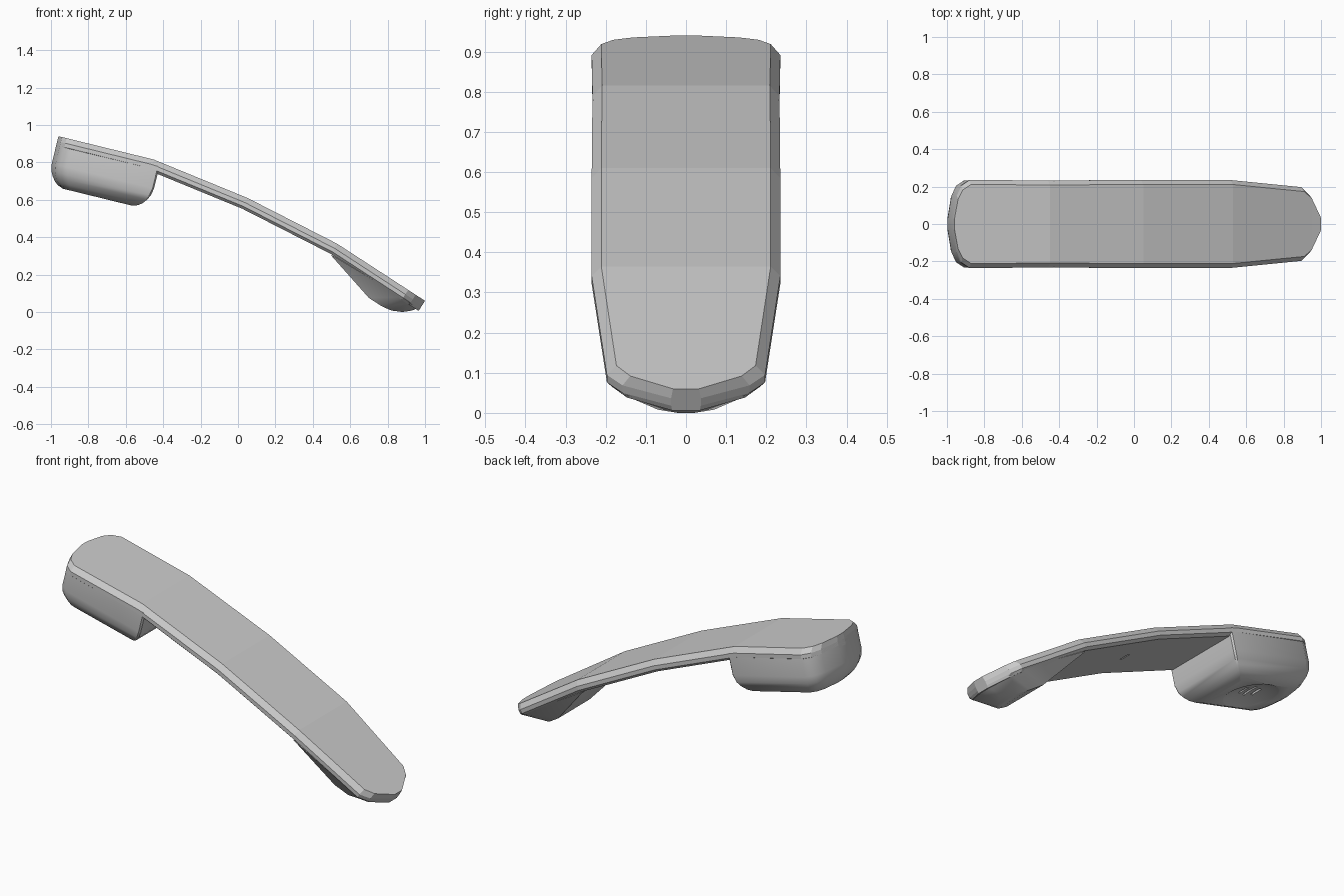
import bpy, bmesh, math
from mathutils import Vector

if "Cube" in bpy.data.objects:
    bpy.data.objects.remove(bpy.data.objects["Cube"])

TILT = math.atan2(0.125, 0.51)          # slope of the earpiece end
ORIGIN = Vector((-0.96, 0, 0.94))
U = Vector((math.cos(TILT), 0, -math.sin(TILT)))   # along the earpiece
V = Vector((-math.sin(TILT), 0, -math.cos(TILT)))  # down through the earpiece


def local(u, y, v):
    return ORIGIN + U * u + V * v + Vector((0, y, 0))


def make(name, bm):
    bmesh.ops.recalc_face_normals(bm, faces=bm.faces[:])
    mesh = bpy.data.meshes.new(name)
    bm.to_mesh(mesh)
    bm.free()
    ob = bpy.data.objects.new(name, mesh)
    bpy.context.collection.objects.link(ob)
    return ob


def loft(name, rings):
    bm = bmesh.new()
    rows = [[bm.verts.new(p) for p in r] for r in rings]
    n = len(rows[0])
    for a, b in zip(rows, rows[1:]):
        for i in range(n):
            j = (i + 1) % n
            bm.faces.new((a[i], a[j], b[j], b[i]))
    bm.faces.new(rows[0])
    bm.faces.new(rows[-1][::-1])
    return make(name, bm)


def activate(ob):
    bpy.ops.object.select_all(action='DESELECT')
    bpy.context.view_layer.objects.active = ob
    ob.select_set(True)


def cut(ob, cutter):
    mod = ob.modifiers.new("cut", 'BOOLEAN')
    mod.operation = 'DIFFERENCE'
    mod.solver = 'EXACT'
    mod.object = cutter
    activate(ob)
    bpy.ops.object.modifier_apply(modifier=mod.name)
    bpy.data.objects.remove(cutter)


def slot(pos, size, tilt):
    bpy.ops.mesh.primitive_cube_add(size=1, location=pos, rotation=(0, tilt, 0))
    ob = bpy.context.object
    ob.scale = size
    bpy.context.view_layer.update()
    return ob


# curved handle slab: (top point, half width) along the length
stations = [(local(u, 0, 0), w) for u, w in
            [(0, 0.03), (0.02, 0.15), (0.045, 0.205), (0.09, 0.235)]]
stations += [(Vector((x, 0, z)), w) for x, z, w in
             [(-0.45, 0.815, 0.233), (0.05, 0.61, 0.235), (0.53, 0.365, 0.235),
              (0.91, 0.118, 0.197), (0.95, 0.092, 0.158), (1.0, 0.06, 0.037)]]
rings = []
for i, (p, w) in enumerate(stations):
    a = stations[max(i - 1, 0)][0]
    b = stations[min(i + 1, len(stations) - 1)][0]
    d = (b - a).normalized()
    down = Vector((d.z, 0, -d.x))
    half = [(w - 0.024 * min(1, w / 0.2), 0), (w, 0.028), (w, 0.05),
            (w * 0.93, 0.064)]
    ring = [p + down * v + Vector((0, y, 0)) for y, v in half]
    ring += [p + down * v - Vector((0, y, 0)) for y, v in reversed(half)]
    rings.append(ring)
handle = loft("handle", rings)
cut(handle, slot((0.06, 0, 0.535), (0.016, 0.06, 0.05), 0.46))

# earpiece box with a rounded underside
side = [(0, 0.03), (0.02, 0.15), (0.045, 0.204), (0.09, 0.233),
        (0.555, 0.233), (0.563, 0.225)]
outline = side + [(u, -y) for u, y in reversed(side)]
C = 0.2815
levels = [(0.03, 0), (0.15, 0), (0.19, 0.008), (0.217, 0.022),
          (0.24, 0.04), (0.256, 0.06), (0.267, 0.09)]
earpiece = loft("earpiece", [
    [local(C + (u - C) * (1 - s / C), y * (1 - s / 0.233), v)
     for u, y in outline] for v, s in levels])

# dished listening face with sound slots
R, depth = 0.36, 0.03
bpy.ops.mesh.primitive_uv_sphere_add(segments=48, ring_count=64, radius=R,
                                     location=local(C, 0, 0.267 + R - depth),
                                     rotation=(0, TILT, 0))
cut(earpiece, bpy.context.object)
for k in (-1, 0, 1):
    cut(earpiece, slot(local(C + k * 0.04, 0, 0.24),
                       (0.014, 0.07 if k else 0.1, 0.04), TILT))
activate(earpiece)
bpy.ops.object.shade_smooth_by_angle(angle=math.radians(35))

# mouthpiece wedge under the lower end
half = [(0.5, 0.22, 0.305), (0.5, 0.215, 0.3), (0.876, 0.195, 0.08),
        (0.92, 0.156, 0.045), (0.972, 0.036, 0.024), (0.7, 0.14, 0.075),
        (0.77, 0.12, 0.03), (0.82, 0.07, 0.008), (0.88, 0.02, 0.0),
        (0.93, 0.03, 0.008), (0.87, 0.18, 0.12), (0.94, 0.03, 0.07)]
bm = bmesh.new()
for x, y, z in half:
    for s in (1, -1):
        bm.verts.new((x, y * s, z))
hull = bmesh.ops.convex_hull(bm, input=bm.verts[:])
loose = [v for v in bm.verts if not v.link_faces]
bmesh.ops.delete(bm, geom=loose, context='VERTS')
mouthpiece = make("mouthpiece", bm)
activate(mouthpiece)
bpy.ops.object.shade_smooth_by_angle(angle=math.radians(25))
